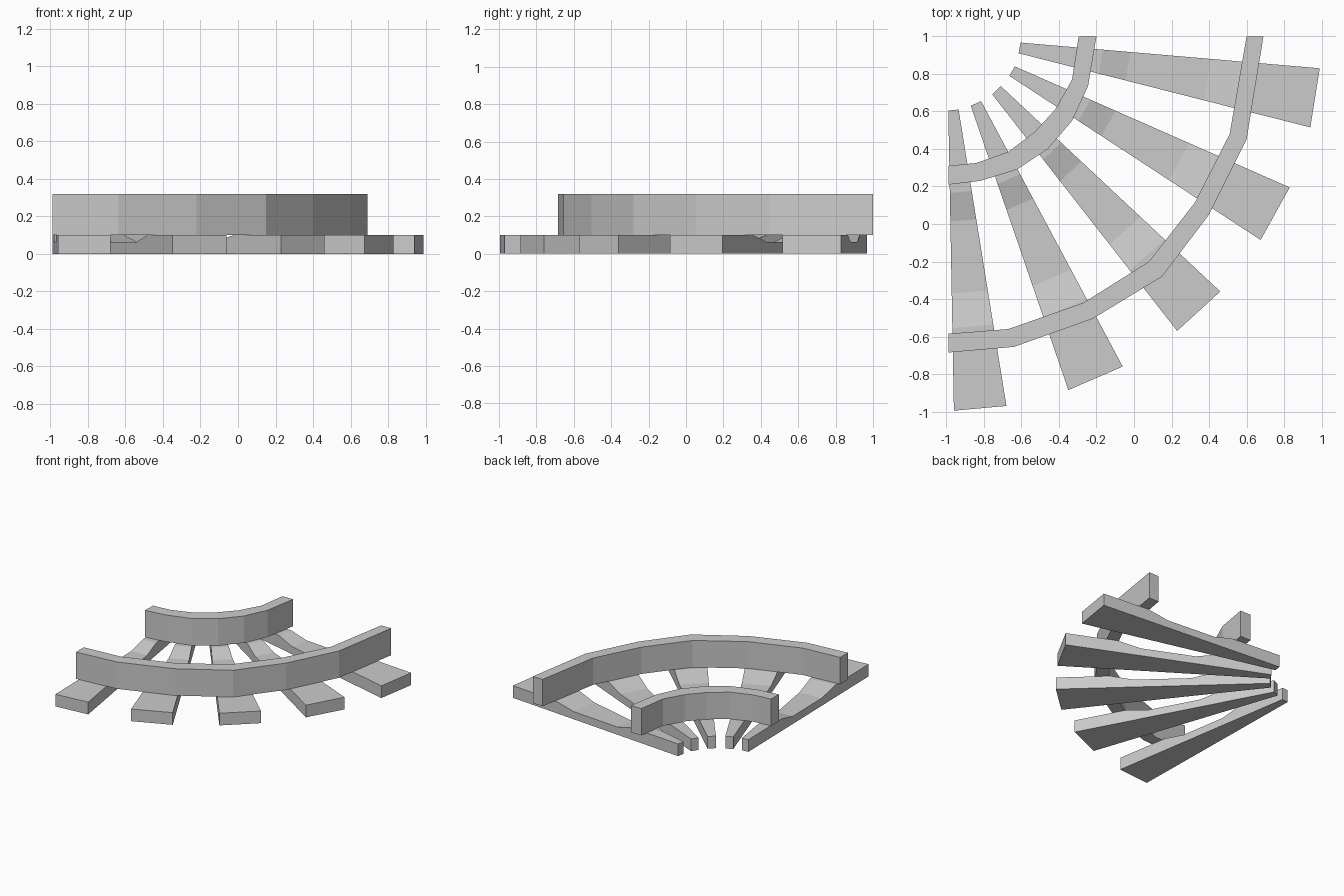
import bpy, bmesh

if "Cube" in bpy.data.objects:
    bpy.data.objects.remove(bpy.data.objects["Cube"])


def make_object(name, bm):
    bmesh.ops.recalc_face_normals(bm, faces=bm.faces[:])
    mesh = bpy.data.meshes.new(name)
    bm.to_mesh(mesh)
    bm.free()
    obj = bpy.data.objects.new(name, mesh)
    bpy.context.collection.objects.link(obj)
    return obj


def loft(name, sections):
    """Join matching four-cornered sections into one capped solid."""
    bm = bmesh.new()
    rings = [[bm.verts.new(p) for p in s] for s in sections]
    for a, b in zip(rings, rings[1:]):
        for i in range(4):
            j = (i + 1) % 4
            bm.faces.new((a[i], a[j], b[j], b[i]))
    bm.faces.new(rings[0])
    bm.faces.new(rings[-1])
    return make_object(name, bm)


BAR_TOP, DIP, RAIL_TOP = 0.10, 0.063, 0.32


# Tapered bars, each with a shallow scoop in its upper face
def bar(name, n1, n2, w2, w1, stops):
    def mix(a, b, t):
        return a[0] + (b[0] - a[0]) * t, a[1] + (b[1] - a[1]) * t
    heights = (BAR_TOP, BAR_TOP, DIP, DIP, BAR_TOP, BAR_TOP)
    sections = []
    for t, z in zip((0, *stops, 1), heights):
        a, b = mix(n1, w1, t), mix(n2, w2, t)
        sections.append([(*a, 0), (*b, 0), (*b, z), (*a, z)])
    loft(name, sections)


first_stops = (0.275, 0.37, 0.61, 0.725)
stops = (0.275, 0.367, 0.635, 0.745)
bar("bar_1", (-0.99, 0.605), (-0.935, 0.61), (-0.68, -0.97), (-0.96, -0.995), first_stops)
bar("bar_2", (-0.87, 0.63), (-0.815, 0.655), (-0.06, -0.76), (-0.35, -0.885), stops)
bar("bar_3", (-0.755, 0.69), (-0.71, 0.735), (0.46, -0.36), (0.23, -0.57), stops)
bar("bar_4", (-0.665, 0.79), (-0.635, 0.84), (0.83, 0.195), (0.675, -0.085), stops)
bar("bar_5", (-0.615, 0.91), (-0.605, 0.967), (0.99, 0.83), (0.94, 0.515), stops)


# Curved rails resting across the bars
def rail(name, outer, inner):
    loft(name, [[(*o, BAR_TOP), (*i, BAR_TOP), (*i, RAIL_TOP), (*o, RAIL_TOP)]
                for o, i in zip(outer, inner)])


rail("inner_rail",
     [(-0.99, 0.21), (-0.82, 0.23), (-0.625, 0.29), (-0.46, 0.40),
      (-0.33, 0.55), (-0.245, 0.735), (-0.20, 1.0)],
     [(-0.99, 0.31), (-0.84, 0.325), (-0.67, 0.385), (-0.53, 0.49),
      (-0.42, 0.61), (-0.33, 0.77), (-0.295, 1.0)])
rail("outer_rail",
     [(-0.99, -0.685), (-0.64, -0.655), (-0.22, -0.505), (0.15, -0.28),
      (0.40, 0.05), (0.60, 0.45), (0.69, 1.0)],
     [(-0.99, -0.585), (-0.67, -0.56), (-0.27, -0.42), (0.08, -0.20),
      (0.325, 0.115), (0.51, 0.48), (0.60, 1.0)])
